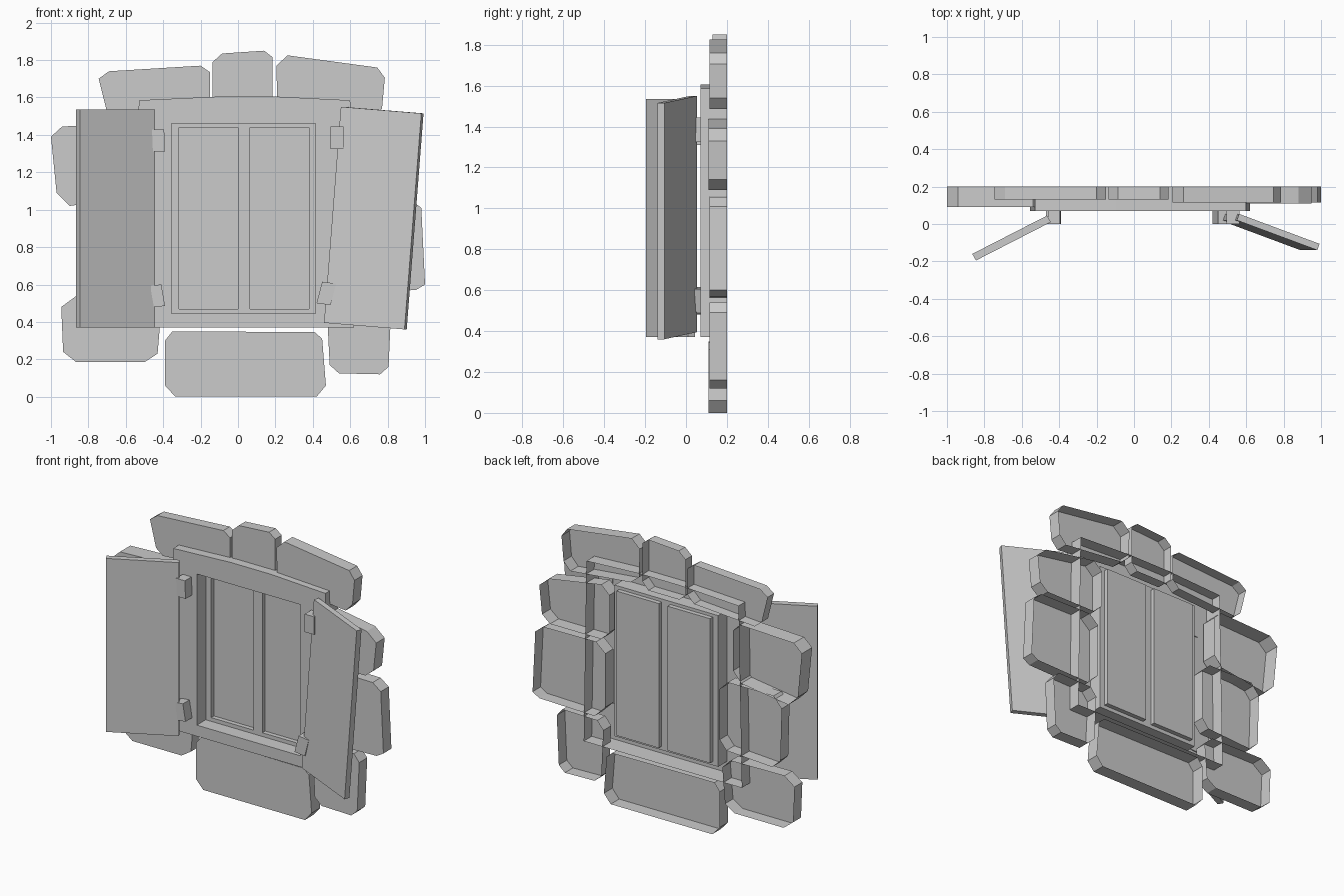
import bpy, bmesh
from mathutils import Vector

if "Cube" in bpy.data.objects:
    bpy.data.objects.remove(bpy.data.objects["Cube"])


def finish(bm, name):
    me = bpy.data.meshes.new(name)
    bm.to_mesh(me)
    bm.free()
    ob = bpy.data.objects.new(name, me)
    bpy.context.collection.objects.link(ob)
    return ob


def loop(bm, pts, y):
    return [bm.verts.new((x, y, z)) for x, z in pts]


def wall(bm, a, b):
    n = len(a)
    for i in range(n):
        j = (i + 1) % n
        bm.faces.new((a[i], a[j], b[j], b[i]))


def fill(bm, loops):
    """Flat sheet bounded by the first loop, with the others as holes."""
    edges = []
    for lp in loops:
        for i in range(len(lp)):
            v, w = lp[i], lp[(i + 1) % len(lp)]
            edges.append(bm.edges.get((v, w)) or bm.edges.new((v, w)))
    bmesh.ops.triangle_fill(bm, use_beauty=True, edges=edges, normal=(0, -1, 0))


def rect(x0, x1, z0, z1):
    return [(x0, z0), (x1, z0), (x1, z1), (x0, z1)]


def stone(name, y, pts):
    """Chamfered stone, open at the back."""
    bm = bmesh.new()
    front, back = loop(bm, pts, y), loop(bm, pts, 0.2)
    bm.faces.new(front)
    wall(bm, front, back)
    bmesh.ops.recalc_face_normals(bm, faces=bm.faces)
    for f in bm.faces:
        if abs(f.normal.y) > 0.9 and f.normal.y > 0:
            bmesh.ops.reverse_faces(bm, faces=bm.faces)
            break
    return finish(bm, name)


def slab(name, p, u, v, n):
    """Closed box spanned by three edge vectors from corner p."""
    p, u, v, n = map(Vector, (p, u, v, n))
    bm = bmesh.new()
    a = [bm.verts.new(q) for q in (p, p + u, p + u + v, p + v)]
    b = [bm.verts.new(q + n) for q in (p, p + u, p + u + v, p + v)]
    bm.faces.new(a)
    bm.faces.new(b)
    wall(bm, a, b)
    bmesh.ops.recalc_face_normals(bm, faces=bm.faces)
    return finish(bm, name)


# Surrounding stones
stone("stone_top_left", 0.13, [(-.745, 1.70), (-.69, 1.74), (-.20, 1.77), (-.15, 1.735),
      (-.15, 1.56), (-.20, 1.51), (-.65, 1.48), (-.70, 1.52)])
stone("stone_top_middle", 0.13, [(-.135, 1.79), (-.085, 1.835), (.14, 1.85), (.185, 1.815),
      (.185, 1.56), (.14, 1.51), (-.09, 1.51), (-.135, 1.55)])
stone("stone_top_right", 0.115, [(.205, 1.77), (.265, 1.825), (.745, 1.76), (.785, 1.705),
      (.77, 1.54), (.72, 1.485), (.27, 1.53), (.21, 1.58)])
stone("stone_right_upper", 0.11, [(.95, 1.33), (.88, 1.39), (.49, 1.455), (.43, 1.40),
      (.43, 1.15), (.49, 1.09), (.87, 1.09), (.93, 1.14)])
stone("stone_right_middle", 0.115, [(.98, 1.01), (.92, 1.055), (.53, 1.06), (.46, 1.0),
      (.46, .64), (.54, .56), (.95, .57), (1.0, .60)])
stone("stone_right_lower", 0.115, [(.82, .49), (.78, .54), (.52, .535), (.475, .48),
      (.49, .17), (.54, .125), (.76, .12), (.805, .16)])
stone("stone_bottom", 0.11, [(-.39, .30), (-.35, .35), (.41, .345), (.45, .31),
      (.47, .06), (.42, 0), (-.335, 0), (-.39, .06)])
stone("stone_left_lower", 0.115, [(-.945, .48), (-.87, .535), (-.47, .53), (-.41, .47),
      (-.43, .23), (-.50, .185), (-.865, .185), (-.935, .24)])
stone("stone_left_middle", 0.115, [(-.39, .99), (-.45, 1.05), (-.79, 1.05), (-.85, .98),
      (-.84, .63), (-.78, .57), (-.44, .59), (-.39, .65)])
stone("stone_left_upper", 0.09, [(-1.0, 1.39), (-.94, 1.445), (-.54, 1.46), (-.49, 1.41),
      (-.49, 1.14), (-.55, 1.07), (-.90, 1.02), (-.97, 1.09)])

# Window frame with slightly arched top, recessed sash and two panes
bm = bmesh.new()
outer = [(-.555, .37), (.62, .37), (.60, 1.585), (.2, 1.605), (-.1, 1.605), (-.53, 1.585)]
opening = rect(-.355, .415, .445, 1.46)
front, back = loop(bm, outer, .07), loop(bm, outer, .2)
wall(bm, front, back)
hole, sash = loop(bm, opening, .07), loop(bm, opening, .165)
wall(bm, hole, sash)
fill(bm, [front, hole])
rims = []
for x0, x1 in ((-.315, 0), (.065, .38)):
    rim, pane = (loop(bm, rect(x0, x1, .47, 1.44), y) for y in (.165, .195))
    wall(bm, rim, pane)
    bm.faces.new(pane)
    rims.append(rim)
fill(bm, [sash] + rims)
bmesh.ops.recalc_face_normals(bm, faces=bm.faces)
if any(f.normal.y > .9 for f in bm.faces):
    bmesh.ops.reverse_faces(bm, faces=bm.faces)
finish(bm, "window_frame")

# Shutters: the left hangs straight, the right sags on its hinges
slab("shutter_left", (-.445, .01, .37), (-.40, -.205, 0), (0, 0, 1.165), (-.02, .035, 0))
slab("shutter_right", (.55, .02, 1.55), (.43, -.16, -.035), (-.09, 0, -1.155), (.012, .034, 0))

# Hinges, seated on the frame front
for name, x, z, u, v in (
        ("hinge_left_upper", -.455, 1.31, (.065, 0), (-.005, .12)),
        ("hinge_left_lower", -.45, .48, (.06, .005), (-.02, .115)),
        ("hinge_right_upper", .495, 1.325, (.07, 0), (0, .12)),
        ("hinge_right_lower", .42, .50, (.075, -.01), (.03, .115))):
    slab(name, (x, 0, z), (u[0], 0, u[1]), (v[0], 0, v[1]), (0, .075, 0))
